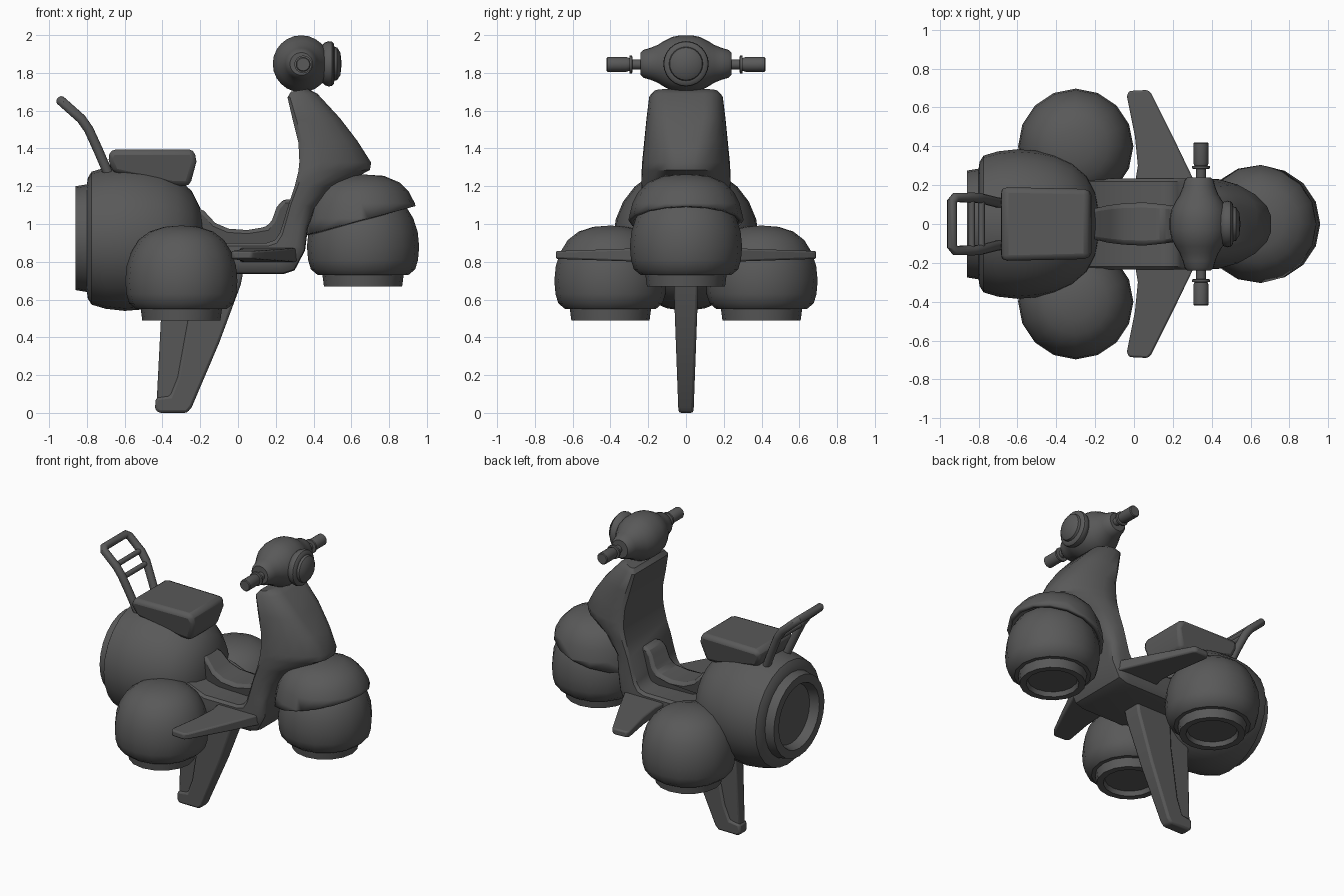
import bpy, bmesh, math
from mathutils import Vector

if "Cube" in bpy.data.objects:
    bpy.data.objects.remove(bpy.data.objects["Cube"])


def finish(name, bm):
    bmesh.ops.remove_doubles(bm, verts=bm.verts, dist=1e-5)
    bmesh.ops.recalc_face_normals(bm, faces=bm.faces)
    me = bpy.data.meshes.new(name)
    bm.to_mesh(me)
    bm.free()
    ob = bpy.data.objects.new(name, me)
    bpy.context.collection.objects.link(ob)
    return ob


def skin(name, rings, cap=True):
    """Join successive closed rings of points into a surface."""
    bm = bmesh.new()
    vr = [[bm.verts.new(p) for p in r] for r in rings]
    n = len(vr[0])
    for a, b in zip(vr, vr[1:]):
        for i in range(n):
            j = (i + 1) % n
            bm.faces.new((a[i], a[j], b[j], b[i]))
    if cap:
        bm.faces.new(vr[0])
        bm.faces.new(vr[-1])
    return finish(name, bm)


def lathe(name, profile, loc, axis='z', n=16):
    """Revolve (radius, height) points around an axis through loc."""
    rings = []
    for r, h in profile:
        ring = []
        for i in range(n):
            a = 2 * math.pi * i / n
            c, s = r * math.cos(a), r * math.sin(a)
            v = {'z': (c, s, h), 'x': (h, c, s), 'y': (c, h, s)}[axis]
            ring.append(Vector(v) + Vector(loc))
        rings.append(ring)
    return skin(name, rings, cap=False)


def slab(name, pts, half, plane='xz', mid=0, bevel=0.015):
    """Outline with thickness; half gives half thickness at an outline point."""
    rings = []
    for s in (-1, 1):
        ring = []
        for p in pts:
            t = s * (half(*p) if callable(half) else half)
            ring.append((p[0], t, p[1]) if plane == 'xz' else (p[0], p[1], mid + t))
        rings.append(ring)
    ob = skin(name, rings)
    m = ob.modifiers.new("bevel", 'BEVEL')
    m.width, m.segments, m.limit_method = bevel, 2, 'ANGLE'
    m.angle_limit = math.radians(35)
    return ob


def tube(name, pts, r):
    cu = bpy.data.curves.new(name, 'CURVE')
    cu.dimensions = '3D'
    cu.bevel_depth, cu.bevel_resolution, cu.use_fill_caps = r, 4, True
    sp = cu.splines.new('POLY')
    sp.points.add(len(pts) - 1)
    for p, q in zip(sp.points, pts):
        p.co = (*q, 1)
    ob = bpy.data.objects.new(name, cu)
    bpy.context.collection.objects.link(ob)


# Hover pods: round shell with a recessed nozzle rim underneath
pod = [(0, .03), (.155, .03), (.165, 0), (.207, 0), (.215, .06), (.24, .06), (.276, .09),
       (.291, .14), (.297, .21), (.289, .29), (.266, .36), (.226, .425), (.168, .47),
       (.09, .495), (0, .502)]
for side, y in (("left", .4), ("right", -.4)):
    lathe(side + "_rear_pod", pod, (-.3, y, .49))
lathe("front_pod", pod, (.662, 0, .67))

# Front fender: dome cut off by a tilted plane
fender = lathe("front_fender", [(.31, .85), (.312, .95), (.303, 1.03), (.284, 1.11), (.253, 1.17),
                                (.203, 1.22), (.12, 1.255), (0, 1.263)], (.652, 0, 0))
bm = bmesh.new()
bm.from_mesh(fender.data)
bmesh.ops.bisect_plane(bm, geom=bm.verts[:] + bm.edges[:] + bm.faces[:], clear_inner=True,
                       plane_co=(.652, 0, 1.02), plane_no=(-.26, 0, 1))
bm.to_mesh(fender.data)
bm.free()
sol = fender.modifiers.new("thickness", 'SOLIDIFY')
sol.thickness = .025

# Rear engine body with a recessed exhaust ring
lathe("rear_body", [(0, -.8), (.2, -.8), (.22, -.86), (.275, -.86), (.285, -.8), (.32, -.795),
                    (.352, -.775), (.374, -.7), (.385, -.6), (.377, -.5), (.357, -.41), (.317, -.32),
                    (.25, -.245), (.16, -.2), (.08, -.185), (0, -.18)], (0, 0, .925), 'x', 24)

# Leg shield sweeping down into the floor: (back x, back z, front x, front z, half width, squareness)
stations = [(.28, 1.70, .37, 1.715, .17, .6), (.262, 1.67, .42, 1.69, .195, .6),
            (.29, 1.55, .54, 1.56, .21, .5), (.32, 1.43, .632, 1.44, .222, .3),
            (.325, 1.33, .705, 1.325, .232, .1), (.32, 1.28, .698, 1.285, .235, .1),
            (.30, 1.20, .53, 1.20, .235, .3), (.27, 1.11, .41, 1.09, .235, .6),
            (.24, 1.01, .37, .98, .235, 1), (.22, .95, .355, .86, .235, 1),
            (.195, .915, .30, .755, .235, 1), (.15, .90, .24, .735, .235, 1),
            (-.1, .90, -.05, .735, .235, 1), (-.2, .94, -.2, .735, .235, 1),
            (-.35, .99, -.35, .735, .23, 1)]
round_half = [(0, .93), (.06, 1), (.3, .98), (.55, .85), (.78, .62), (.94, .35), (1, .12)]
square_half = [(0, .93), (.1, 1), (.35, 1), (.65, 1), (.85, .97), (.97, .9), (1, .75)]
rings = []
for bx, bz, fx, fz, w, k in stations:
    half = [(a[0] + (b[0] - a[0]) * k, a[1] + (b[1] - a[1]) * k)
            for a, b in zip(round_half, square_half)]
    loop = half + [(u, -v) for u, v in reversed(half)]
    rings.append([(bx + (fx - bx) * u, w * v, bz + (fz - bz) * u) for u, v in loop])
skin("leg_shield_and_floor", rings)

# Centre tunnel along the floor
slab("floor_tunnel", [(-.3, .88), (.24, .88), (.32, 1.13), (.24, 1.13), (.205, 1.09), (.18, 1.02),
                      (.15, .985), (.05, .968), (-.05, .975), (-.12, 1.005), (-.18, 1.07), (-.3, 1.12)],
     lambda x, z: .105 - .4 * (x - .03) ** 2, bevel=.02)

# Seat
slab("seat", [(-.69, 1.34), (-.675, 1.395), (-.232, 1.395), (-.22, 1.33), (-.255, 1.2), (-.35, 1.2),
              (-.66, 1.27)], lambda x, z: .19 - .01 * (x > -.4) - .03 * (z < 1.3), bevel=.035)

# Side wings and keel fin
for side, s in (("left", 1), ("right", -1)):
    slab(side + "_wing", [(.0, s * .18), (.02, s * .3), (.005, s * .45), (-.037, s * .66),
                          (-.025, s * .685), (.07, s * .69), (.09, s * .67), (.2, s * .45),
                          (.33, s * .18)],
         lambda x, y: .044 - .034 * abs(y), 'xy', .836, .01)
slab("keel_fin", [(.03, .76), (.015, .68), (-.1, .37), (-.245, .03), (-.27, 0), (-.42, 0), (-.44, .02),
                  (-.435, .08), (-.36, .09), (-.32, .19), (-.26, .52), (-.24, .76)],
     lambda x, z: .04 + .037 * z)
slab("keel_fin_panel", [(-.22, .76), (-.25, .52), (-.31, .17), (-.34, .07), (-.43, .07),
                        (-.408, .5), (-.4, .76)], lambda x, z: .028 + .033 * z, bevel=.01)

# Handlebar head, headlamp and grips
head = [(0, -.24), (.06, -.24), (.074, -.225), (.084, -.19), (.1, -.15), (.122, -.115),
        (.142, -.075), (.151, -.03)]
head_ob = lathe("handlebar_head", head + [(r, -y) for r, y in reversed(head)],
                (.335, 0, 1.848), 'y', 24)
lathe("headlamp", [(0, .445), (.1, .445), (.113, .46), (.12, .48), (.117, .498), (.105, .508), (.09, .51),
                   (.086, .525), (.06, .542), (0, .549)], (0, 0, 1.848), 'x', 24)
for side, s in (("left", 1), ("right", -1)):
    lathe(side + "_grip", [(0, .2 * s), (.026, .2 * s), (.026, .283 * s), (.047, .285 * s),
                           (.047, .298 * s), (.034, .3 * s), (.039, .315 * s), (.039, .415 * s),
                           (.034, .42 * s), (0, .42 * s)], (.345, 0, 1.845), 'y')

# Luggage rack
rail = [(-.68, .105, 1.25), (-.74, .12, 1.39), (-.79, .133, 1.5), (-.83, .136, 1.557),
        (-.92, .136, 1.637), (-.937, .115, 1.652)]
tube("rack_frame", rail + [(x, -y, z) for x, y, z in reversed(rail)], .026)
for i, (x, y, z) in enumerate(((-.785, .13, 1.49), (-.835, .136, 1.562))):
    tube("rack_crossbar_%d" % (i + 1), [(x, -y, z), (x, y, z)], .017)

# Turn tubes into meshes, smooth everything and paint it dark
bpy.ops.object.select_all(action='DESELECT')
curves = [o for o in bpy.data.objects if o.type == 'CURVE']
for o in curves:
    o.select_set(True)
bpy.context.view_layer.objects.active = curves[0]
bpy.ops.object.convert(target='MESH')
bpy.ops.object.select_all(action='SELECT')
bpy.context.view_layer.objects.active = head_ob
bpy.ops.object.shade_smooth_by_angle(angle=math.radians(38))
paint = bpy.data.materials.new("dark_grey")
paint.diffuse_color = (.1, .1, .1, 1)
paint.use_nodes = True
paint.node_tree.nodes["Principled BSDF"].inputs["Base Color"].default_value = paint.diffuse_color
for o in bpy.context.selected_objects:
    o.data.materials.clear()
    o.data.materials.append(paint)
